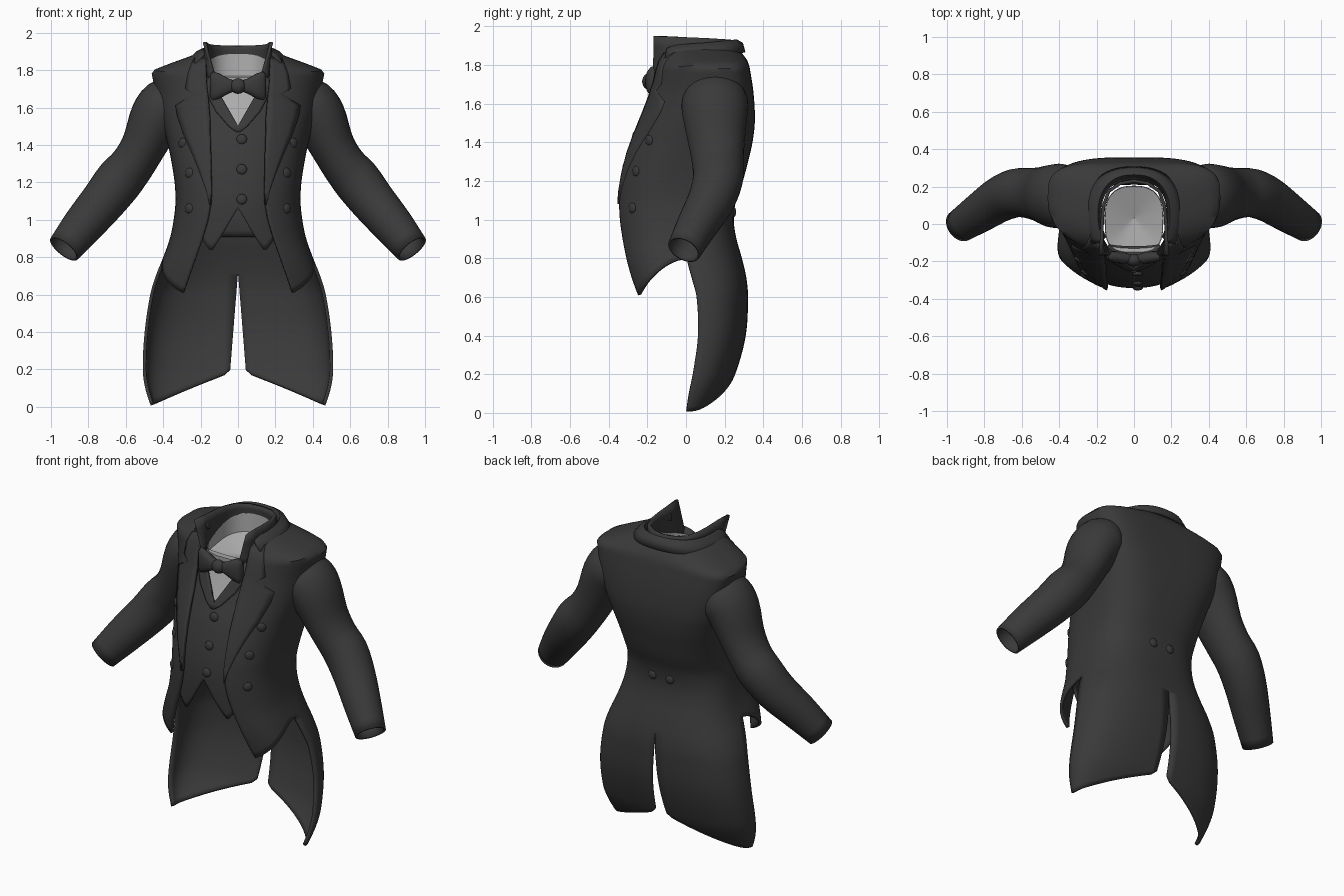
import bpy, bmesh, math
from mathutils import Vector, Matrix

if "Cube" in bpy.data.objects:
    bpy.data.objects.remove(bpy.data.objects["Cube"])


def material(name, v):
    m = bpy.data.materials.new(name)
    m.diffuse_color = (v, v, v, 1)
    m.use_nodes = True
    m.node_tree.nodes["Principled BSDF"].inputs["Base Color"].default_value = m.diffuse_color
    return m


CLOTH = material("charcoal cloth", 0.042)
LINEN = material("grey linen", 0.42)

# torso profile: z, half width, front y, middle y, back y
BODY = [(0, .455, -.1, 0, .11), (.1, .487, -.15, .015, .19), (.2, .50, -.19, .035, .245),
        (.4, .49, -.2, .062, .30), (.6, .46, -.28, .055, .312), (.7, .43, -.312, .03, .303),
        (.8, .39, -.335, .005, .28), (.9, .355, -.35, .005, .252), (1.0, .335, -.357, 0, .238),
        (1.1, .325, -.357, 0, .25), (1.2, .33, -.345, .01, .285), (1.3, .345, -.323, .03, .312),
        (1.4, .365, -.292, .06, .335), (1.5, .39, -.25, .09, .347), (1.6, .415, -.21, .12, .345),
        (1.7, .435, -.175, .13, .335), (1.79, .455, -.15, .13, .32), (1.82, .38, -.145, .12, .31),
        (1.86, .27, -.14, .08, .28), (1.89, .19, -.13, .06, .25)]
OPENING = [(.61, .29), (.7, .26), (.8, .225), (.9, .19), (1.0, .16), (1.1, .143),
           (1.4, .15), (1.7, .165), (1.89, .17)]
BACK_SHAPE = [(1.1, .75), (1.5, .55), (1.8, .5), (1.89, .85)]
FRONT_SHAPE = [(1.2, .62), (1.65, .9)]
EF = .9


def interp(table, t, smooth=False):
    """Linear or smooth lookup of the columns of a table at t."""
    if t <= table[0][0]:
        return table[0][1:]
    for i, (a, b) in enumerate(zip(table, table[1:])):
        if t <= b[0]:
            h = b[0] - a[0]
            k = (t - a[0]) / h
            if not smooth:
                return tuple(p + (q - p) * k for p, q in zip(a[1:], b[1:]))
            o, d = table[max(i - 1, 0)], table[min(i + 2, len(table) - 1)]
            out = []
            for c in range(1, len(a)):
                m0 = (b[c] - o[c]) / (b[0] - o[0]) * h
                m1 = (d[c] - a[c]) / (d[0] - a[0]) * h
                out.append((2 * k**3 - 3 * k * k + 1) * a[c] + (k**3 - 2 * k * k + k) * m0
                           + (3 * k * k - 2 * k**3) * b[c] + (k**3 - k * k) * m1)
            return tuple(out)
    return table[-1][1:]


def profile(z):
    return interp(BODY, z, z < 1.7)


def torso(phi, z, inset=0):
    """Point on the torso; phi runs from 0 (front) to pi (back)."""
    hw, yf, yc, yb = profile(z)
    s, c = max(math.sin(phi), 0), math.cos(phi)
    ex, ey = (EF, interp(FRONT_SHAPE, z)[0]) if c > 0 else interp(BACK_SHAPE, z) * 2
    r = (yf + inset - yc) if c > 0 else (yb - inset - yc)
    return ((hw - inset) * s ** ex, yc + r * abs(c) ** ey, z)


def phi_at(x, z):
    return math.asin(min(1, abs(x) / profile(z)[0]) ** (1 / EF))


def front_y(x, z):
    return torso(phi_at(x, z), z)[1]


def sheet(name, grids, mat, wrap=False, mirror=False, thick=0, cap=False, angle=50):
    """Mesh from one or more grids of points, welded where they meet."""
    bm = bmesh.new()
    for grid in grids:
        vs = [[bm.verts.new(p) for p in row] for row in grid]
        n = len(grid[0])
        for a, b in zip(vs, vs[1:]):
            for i in range(n if wrap else n - 1):
                bm.faces.new((a[i], a[(i + 1) % n], b[(i + 1) % n], b[i]))
        if cap:
            bm.faces.new(vs[0])
            bm.faces.new(vs[-1])
    bmesh.ops.remove_doubles(bm, verts=bm.verts, dist=.0005)
    bmesh.ops.recalc_face_normals(bm, faces=bm.faces)
    return finish(name, bm, mat, mirror, thick, angle)


def finish(name, bm, mat, mirror=False, thick=0, angle=50):
    me = bpy.data.meshes.new(name)
    bm.to_mesh(me)
    bm.free()
    ob = bpy.data.objects.new(name, me)
    bpy.context.collection.objects.link(ob)
    me.materials.append(mat)
    if mirror:
        ob.modifiers.new("mirror", "MIRROR")
    if thick:
        s = ob.modifiers.new("thickness", "SOLIDIFY")
        s.thickness, s.offset = thick, 0
    bpy.ops.object.select_all(action='DESELECT')
    ob.select_set(True)
    bpy.context.view_layer.objects.active = ob
    bpy.ops.object.shade_smooth_by_angle(angle=math.radians(angle))
    return ob


def button(name, pos, normal, mirror=True, r=.028):
    bm = bmesh.new()
    rot = Vector((0, 0, 1)).rotation_difference(Vector(normal)).to_matrix().to_4x4()
    m = Matrix.Translation(pos) @ rot @ Matrix.Diagonal((r, r, .013, 1))
    bmesh.ops.create_uvsphere(bm, u_segments=14, v_segments=8, radius=1, matrix=m)
    finish(name, bm, CLOTH, mirror)


# coat body with front points, and the two tails behind
N, R = 20, 50
front, tail = [], []
for j in range(R + 1):
    row = []
    for i in range(2 * N + 1):
        u = i / (2 * N)
        hem = .8 - .19 * math.cos(.73 + 1.682 * min(u, .5)) / math.cos(.73)
        z = 1.89 - (1.89 - hem) * (j / R) ** 1.25
        p0 = phi_at(interp(OPENING, z)[0], z)
        phi = p0 + (math.pi / 2 - p0) * u * 2 if i <= N else math.pi * u
        row.append(torso(phi, z))
    front.append(row)
for j in range(31):
    row = []
    for i in range(N, 2 * N + 1):
        phi = math.pi * i / (2 * N)
        hem = .01 + .19 * (1 - max(math.sin(phi), 0) ** .75)
        z = .8 - (.8 - hem) * j / 30
        x, y, z = torso(phi, z)
        row.append((max(x, .04 * max(0, .72 - z) / .5), y, z))
    tail.append(row)
sheet("tailcoat", [front, tail], CLOTH, mirror=True, thick=.018)

# waistcoat with V neck and pointed hem
V_NECK = [(0, 1.5), (.09, 1.66), (.14, 1.72), (.4, 1.72)]
V_HEM = [(0, 1.06), (.12, .83), (.2, .92), (.4, .91)]
grid = []
for j in range(25):
    row = []
    for i in range(49):
        phi = math.pi * (i / 48) ** 1.3
        x = .33 * math.sin(phi) if phi < math.pi / 2 else .4
        top, hem = interp(V_NECK, x)[0], interp(V_HEM, x)[0]
        row.append(torso(phi, top + (hem - top) * j / 24, .022))
    grid.append(row)
sheet("waistcoat", [grid], CLOTH, mirror=True, thick=.012)


# flat trims laid on the front: z, inner x, outer x
def trim(name, rows, lift, thick):
    grid = []
    for z, a, b in rows:
        xs = [a + (b - a) * k / 5 for k in range(6)]
        grid.append([(x, front_y(x, z) - lift, z) for x in xs])
    sheet(name, [grid], CLOTH, mirror=True, thick=thick)


trim("lapel", [(1.86, .17, .23), (1.82, .17, .25), (1.78, .17, .265), (1.70, .165, .28),
               (1.67, .16, .235), (1.61, .155, .33), (1.55, .15, .32), (1.45, .148, .285),
               (1.35, .145, .24), (1.25, .143, .2), (1.15, .141, .165), (1.08, .145, .15)], .009, .016)
trim("waistcoat_edge", [(1.76, .125, .18), (1.66, .09, .16), (1.58, .045, .12), (1.5, 0, .05),
                        (1.47, 0, .01)], -.012, .016)

# shirt front and the closed neck inside the collar
xs = [-.14 + .28 * k / 10 for k in range(11)]
zs = [1.45 + .31 * k / 8 for k in range(9)]
sheet("shirt_front", [[[(x, front_y(x, z) + .04, z) for x in xs] for z in zs]], LINEN)
rings = []
for s, drop in ((1, 0), (.98, .08), (.5, .1), (.01, .12)):
    ring = []
    for i in range(40):
        a = 2 * math.pi * i / 40
        e = .6 if math.cos(a) > 0 else .8
        sx, c = (math.copysign(abs(f) ** e, f) for f in (math.sin(a), math.cos(a)))
        ring.append((.157 * s * sx, .033 - (.187 if c > 0 else .172) * s * c,
                     1.825 - .065 * c - drop * (1 - .5 * c)))
    rings.append(ring)
sheet("shirt_neck", [rings], LINEN, wrap=True, angle=30)

# stand collar with winged front tips: x, y, bottom z, top z
STAND = [(.18, -.167, 1.74, 1.95), (.173, -.08, 1.74, 1.948), (.17, .02, 1.77, 1.943),
         (.162, .1, 1.80, 1.94), (.135, .175, 1.82, 1.935), (.075, .217, 1.83, 1.932), (0, .23, 1.83, 1.93)]
grid = []
for k in range(5):
    t = k / 4
    grid.append([(x - (.06 * (1 - t) if y < -.15 else 0), y, a + (b - a) * t) for x, y, a, b in STAND])
sheet("stand_collar", [grid], CLOTH, mirror=True, thick=.018)

# turned-down coat collar around the back of the neck
grid = []
for a, b, z in ((.182, .195, 1.885), (.195, .215, 1.915), (.222, .238, 1.90), (.265, .25, 1.855)):
    row = []
    for i in range(19):
        phi = math.radians(55 + 125 * i / 18)
        c = -math.cos(phi)
        row.append((a * math.sin(phi) ** .85, .05 + b * math.copysign(abs(c) ** .85, c), z - .01 + .02 * c))
    grid.append(row)
sheet("coat_collar", [grid], CLOTH, mirror=True, thick=.016)

# sleeves: x, y, z, radius across, radius in depth, smoothed along the arm
ARM = [(0, .33, .15, 1.64, .12, .14), (1, .385, .15, 1.61, .142, .165), (2, .437, .15, 1.54, .138, .162),
       (3, .502, .158, 1.4, .115, .14), (4, .565, .165, 1.295, .113, .128), (5, .635, .165, 1.21, .122, .124),
       (6, .72, .13, 1.1, .115, .115), (7, .825, .06, .975, .104, .1), (8, .93, -.01, .845, .086, .083)]
grid = []
for i in range(25):
    q = i / 3
    x, y, z, ra, rb = interp(ARM, q, True)
    lo, hi = interp(ARM, q - .3, True), interp(ARM, q + .3, True)
    t = (Vector(hi[:3]) - Vector(lo[:3])).normalized()
    e1 = Vector((0, 1, 0)).cross(t).normalized()
    e2 = t.cross(e1)
    grid.append([Vector((x, y, z)) + e1 * ra * math.cos(a) + e2 * rb * math.sin(a)
                 for a in (2 * math.pi * k / 28 for k in range(28))])
sheet("sleeve", [grid], CLOTH, wrap=True, mirror=True, thick=.012)

# bow tie wings and knot: x, half height, half depth
grid = []
for x, h, d in ((.01, .025, .018), (.05, .04, .03), (.1, .068, .032), (.135, .078, .026), (.15, .06, .012)):
    grid.append([(x, -.187 + d * math.sin(a) + .1 * x, 1.715 + h * math.copysign(abs(math.cos(a)) ** .7, math.cos(a)))
                 for a in (2 * math.pi * k / 20 for k in range(20))])
sheet("bow_wing", [grid], CLOTH, wrap=True, mirror=True, cap=True)
bm = bmesh.new()
bmesh.ops.create_uvsphere(bm, u_segments=16, v_segments=10, radius=1,
                          matrix=Matrix.Translation((0, -.193, 1.715)) @ Matrix.Diagonal((.042, .034, .042, 1)))
finish("bow_knot", bm, CLOTH)

# buttons on waistcoat, coat fronts, back waist and cuffs
for z in (1.43, 1.27, 1.11):
    button("waistcoat_button", (.02, front_y(.02, z) + .014, z), (0, -1, .1), False)
for x, z in ((.295, 1.41), (.26, 1.25), (.26, 1.06)):
    button("coat_button", (x, front_y(x, z) - .008, z), (.6, -.8, 0))
button("back_button", (.06, .246, 1.04), (0, 1, 0))
for x, y, z in ((.86, .128, .985), (.905, .09, .92)):
    button("cuff_button", (x, y, z), (.45, .85, .15), r=.026)
